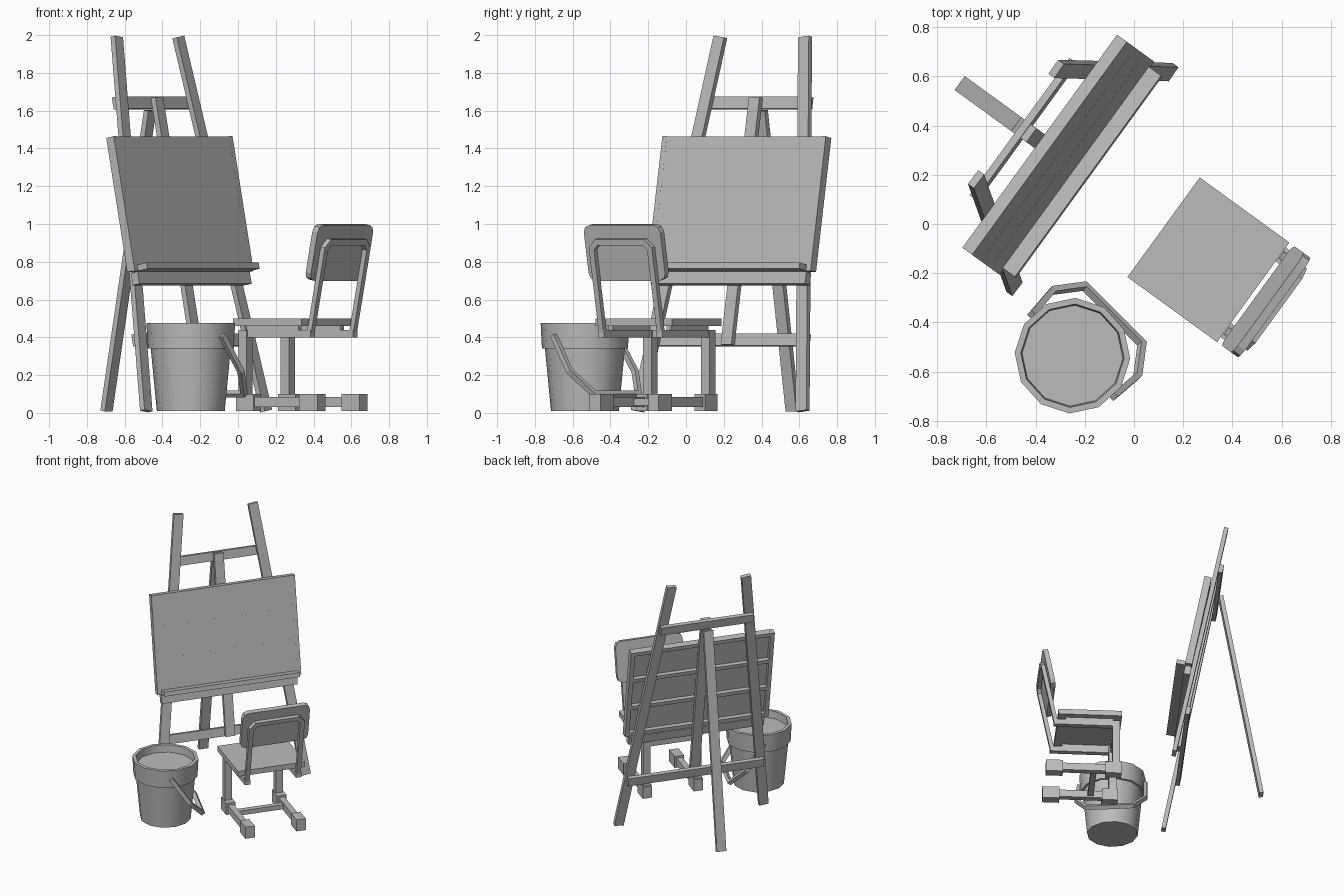
import bpy, bmesh, math
from mathutils import Vector, Matrix

if "Cube" in bpy.data.objects:
    bpy.data.objects.remove(bpy.data.objects["Cube"])

GREY = (0.5, 0.5, 0.5, 1)
mat = bpy.data.materials.new("plain grey")
mat.use_nodes = True
mat.diffuse_color = GREY
mat.node_tree.nodes["Principled BSDF"].inputs["Base Color"].default_value = GREY

# Easel and chair share one turned frame; the bucket has its own
STUDIO = Matrix.Rotation(math.radians(54), 4, 'Z')
BUCKET = Matrix.Translation((-0.25, -0.535, 0)) @ Matrix.Rotation(math.radians(-45), 4, 'Z')
X, Y, Z = Vector((1, 0, 0)), Vector((0, 1, 0)), Vector((0, 0, 1))


def finish(name, bm, frame=STUDIO):
    bmesh.ops.recalc_face_normals(bm, faces=bm.faces)
    me = bpy.data.meshes.new(name)
    bm.to_mesh(me)
    bm.free()
    me.materials.append(mat)
    ob = bpy.data.objects.new(name, me)
    ob.matrix_world = frame
    bpy.context.collection.objects.link(ob)
    return ob


def sweep(name, path, normal, width, depth, frame=STUDIO):
    """Rectangular bar along a planar path, mitred; width lies along the normal."""
    path, bm, rings = [Vector(p) for p in path], bmesh.new(), []
    for i, p in enumerate(path):
        d1 = (p - path[max(i - 1, 0)]).normalized()
        d2 = (path[min(i + 1, len(path) - 1)] - p).normalized()
        along = (d1 + d2).normalized()
        n = (normal - along * normal.dot(along)).normalized()
        side = along.cross(n) / max(along.dot(d2 if d2.length else d1), 0.5)
        rings.append([bm.verts.new(p + n * width / 2 * u + side * depth / 2 * v)
                      for u, v in ((-1, -1), (1, -1), (1, 1), (-1, 1))])
    for a, b in zip(rings, rings[1:]):
        for k in range(4):
            bm.faces.new((a[k], a[k - 1], b[k - 1], b[k]))
    bm.faces.new(rings[0])
    bm.faces.new(rings[-1])
    return finish(name, bm, frame)


def box(name, lo, hi):
    lo, hi = Vector(lo), Vector(hi)
    bm = bmesh.new()
    bmesh.ops.create_cube(bm, size=1)
    bmesh.ops.scale(bm, vec=hi - lo, verts=bm.verts)
    bmesh.ops.translate(bm, vec=(lo + hi) / 2, verts=bm.verts)
    return finish(name, bm)


# ---- Easel: everything follows the leaning plane of the front legs
EX, LEAN = 0.047, 0.194
TILT = Vector((0, LEAN, 1)).normalized()


def on_easel(x, z, forward=0.0):
    return Vector((EX + x, 0.24 + LEAN * z - forward, z))


def easel_bar(name, half, z, forward, height, depth):
    return sweep(name, (on_easel(-half, z, forward), on_easel(half, z, forward)),
                 TILT, height, depth)


for side, s in (("left", 1), ("right", -1)):
    sweep(f"easel_{side}_leg", (on_easel(s * 0.54, 0.01), on_easel(s * 0.277, 1.99)), X, 0.07, 0.03)
    # Board side rims
    sweep(f"board_{side}_rim", (on_easel(s * 0.52, 0.75, 0.04), on_easel(s * 0.52, 1.46, 0.04)),
          X, 0.03, 0.05)
sweep("easel_centre_strut", (on_easel(0, 0.36), on_easel(0, 1.67)), X, 0.07, 0.03)
sweep("easel_back_leg", ((EX, 0.61, 1.6), (EX, 0.895, 0.01)), X, 0.07, 0.03)
easel_bar("easel_top_crossbar", 0.345, 1.64, -0.03, 0.065, 0.03)
easel_bar("easel_lower_crossbar", 0.505, 0.385, -0.03, 0.065, 0.03)

# Drawing board with a ribbed back, its tray and the support below
easel_bar("board_panel", 0.535, 1.105, 0.055, 0.724, 0.02)
for i, z in enumerate((0.765, 0.99, 1.22, 1.445)):
    easel_bar(f"board_rib_{i + 1}", 0.505, z, 0.04, 0.03, 0.05)
easel_bar("easel_tray", 0.505, 0.77, 0.078, 0.033, 0.1)
easel_bar("easel_tray_support", 0.505, 0.712, 0.038, 0.066, 0.045)

# ---- Chair: its back is on the -y side of the shared frame
CX = 0.06
box("seat", (CX - 0.25, -0.555, 0.46), (CX + 0.25, -0.105, 0.5))
for side, s in (("left", -1), ("right", 1)):
    x = CX + s * 0.19
    box(f"chair_{side}_rail", (x - 0.02, -0.585, 0.4), (x + 0.02, -0.117, 0.44))
    box(f"chair_{side}_seat_spacer", (x - 0.015, -0.5, 0.44), (x + 0.015, -0.16, 0.46))
    box(f"chair_{side}_leg", (x - 0.027, -0.171, 0.05), (x + 0.027, -0.117, 0.44))
    box(f"chair_{side}_foot_bar", (x - 0.022, -0.54, 0.03), (x + 0.022, -0.2, 0.085))
    box(f"chair_{side}_back_foot", (x - 0.035, -0.64, 0.01), (x + 0.035, -0.52, 0.1))
    box(f"chair_{side}_front_foot", (x - 0.035, -0.22, 0.01), (x + 0.035, -0.107, 0.1))
box("chair_foot_crossbar", (CX - 0.19, -0.32, 0.04), (CX + 0.19, -0.28, 0.075))
box("chair_seat_crossbar", (CX - 0.19, -0.16, 0.4), (CX + 0.19, -0.125, 0.44))


def back_frame(x, z):
    return (CX + x, -0.57 - 0.2 * (z - 0.42), z)


BACK = Vector((0, 1, 0.2)).normalized()
half_hoop = [(0.19, 0.41), (0.19, 0.87), (0.155, 0.905)]
hoop = half_hoop + [(-x, z) for x, z in reversed(half_hoop)]
sweep("chair_back_hoop", [back_frame(x, z) for x, z in hoop], BACK, 0.028, 0.032)

# Backrest plate with rounded corners
bm = bmesh.new()
bmesh.ops.create_cube(bm, size=1)
bmesh.ops.scale(bm, vec=(0.5, 0.035, 0.3), verts=bm.verts)
corners = [e for e in bm.edges if abs(e.verts[0].co.y - e.verts[1].co.y) > 0.01]
bmesh.ops.bevel(bm, geom=corners, offset=0.04, segments=2, profile=0.5, affect='EDGES')
bmesh.ops.transform(bm, verts=bm.verts, matrix=Matrix.Translation((CX, -0.62, 0.85))
                    @ Matrix.Rotation(math.atan(0.2), 4, 'X'))
finish("backrest", bm)

# ---- Bucket: a turned profile, filled to just below the rim
profile = [(0, 0.01), (0.18, 0.01), (0.212, 0.34), (0.228, 0.34),
           (0.235, 0.475), (0.21, 0.475), (0.205, 0.42), (0, 0.42)]
bm = bmesh.new()
verts = [bm.verts.new((r, 0, z)) for r, z in profile]
edges = [bm.edges.new(pair) for pair in zip(verts, verts[1:])]
bmesh.ops.spin(bm, geom=verts + edges, cent=(0, 0, 0), axis=Z, angle=math.tau, steps=12)
bmesh.ops.remove_doubles(bm, verts=bm.verts, dist=0.0005)
bucket = finish("bucket", bm, BUCKET @ Matrix.Rotation(math.radians(12), 4, 'Z'))
bpy.context.view_layer.objects.active = bucket
bucket.select_set(True)
bpy.ops.object.shade_smooth_by_angle(angle=math.radians(35))

# Bail handle hanging down on one side
half_bail = [(0.235, 0, 0.41), (0.245, 0.13, 0.22), (0.165, 0.235, 0.1)]
bail = half_bail + [(-x, y, z) for x, y, z in reversed(half_bail)]
sweep("bucket_handle", bail, Vector((0, 0.8, 0.6)), 0.03, 0.025, BUCKET)
